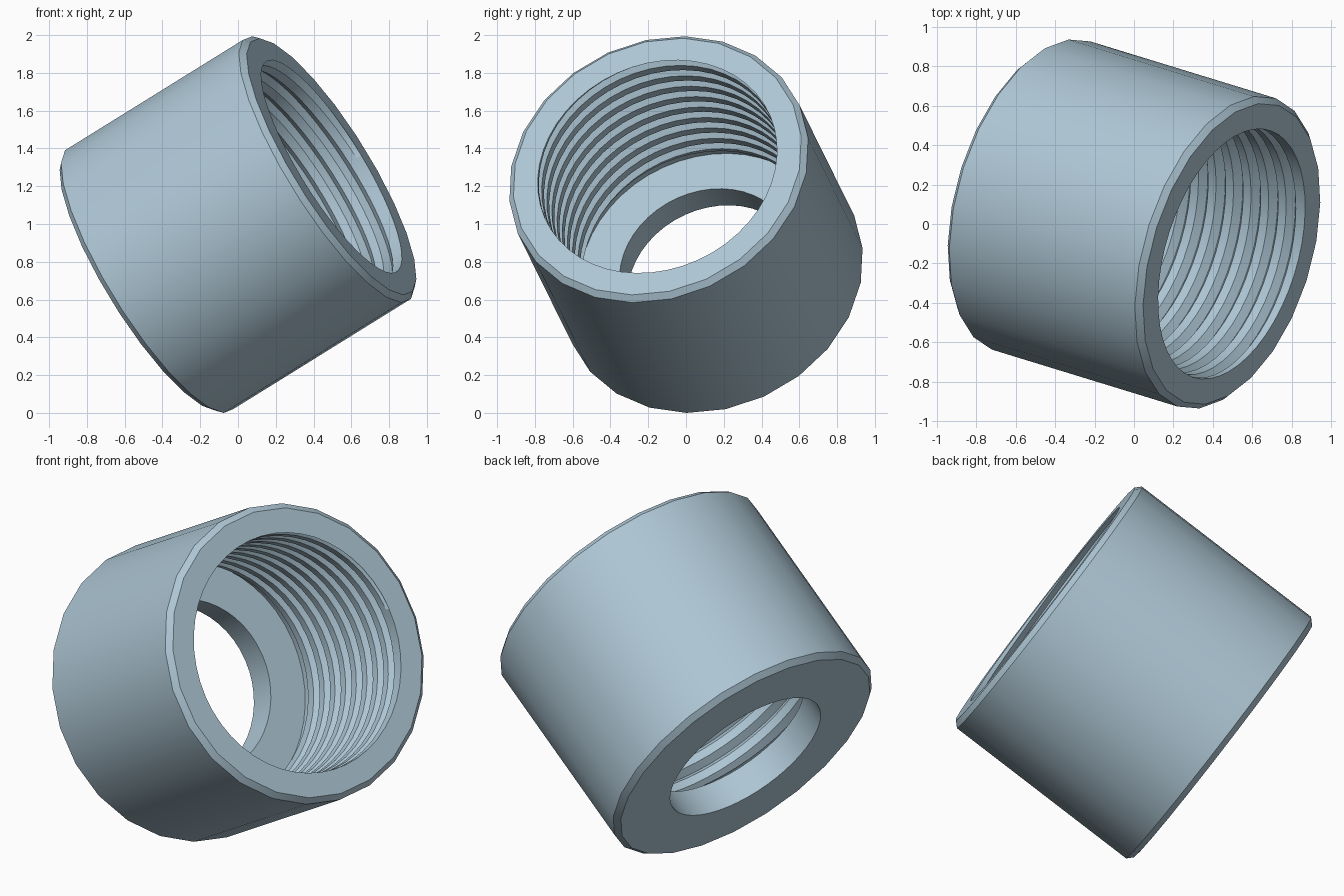
import bpy, bmesh, math
from mathutils import Vector, Matrix

if "Cube" in bpy.data.objects:
    bpy.data.objects.remove(bpy.data.objects["Cube"])

SEG = 48                      # columns around the axis; outside is a 24-gon
HALF = 0.602                  # half length along the axis
R_OUT, CHAMFER = 0.82, 0.03
R_BORE, R_ROOT, R_HOLE = 0.655, 0.693, 0.476
THREAD_END, FLOOR = -0.34, -0.43
PITCH = 0.108


def profile(j):
    """Closed (radius, axial) section at column j, with the thread advanced by its lead."""
    flat = math.cos(math.pi / 24) if j % 2 else 1.0
    pts = [((R_OUT - CHAMFER) * flat, -HALF), (R_OUT * flat, -HALF + CHAMFER),
           (R_OUT * flat, HALF - CHAMFER), ((R_OUT - CHAMFER) * flat, HALF),
           (R_BORE, HALF)]
    # helical thread groove, clipped at both ends of the threaded length
    for k in range(-2, int((HALF - THREAD_END) / PITCH) + 2):
        start = HALF - (k + j / SEG) * PITCH
        for frac, r in ((0.0, R_BORE), (0.45, R_BORE), (0.72, R_ROOT)):
            z = start - frac * PITCH
            if z >= HALF or z <= THREAD_END:
                z, r = min(max(z, THREAD_END), HALF), R_BORE
            pts.append((r, z))
    # relief, inner floor and through hole
    pts += [(R_BORE, THREAD_END), (R_ROOT, THREAD_END), (R_ROOT, FLOOR),
            (R_HOLE, FLOOR), (R_HOLE, -HALF)]
    return pts


# sweep the section around the axis
bm = bmesh.new()
columns = []
for j in range(SEG + 1):
    a = 2 * math.pi * j / SEG
    columns.append([bm.verts.new((r * math.cos(a), r * math.sin(a), z))
                    for r, z in profile(j)])
for c0, c1 in zip(columns, columns[1:]):
    n = len(c0)
    for i in range(n):
        k = (i + 1) % n
        bm.faces.new((c0[i], c1[i], c1[k], c0[k]))
bmesh.ops.remove_doubles(bm, verts=bm.verts, dist=1e-5)
bmesh.ops.dissolve_degenerate(bm, edges=bm.edges, dist=1e-5)
bmesh.ops.recalc_face_normals(bm, faces=bm.faces)

# tilt the sleeve
axis = Vector((0.822, -0.252, 0.510)).normalized()
low = (axis * axis.z - Vector((0, 0, 1))).normalized()
low = Matrix.Rotation(math.radians(-1.3), 3, axis) @ low
side = axis.cross(low)
tilt = Matrix((low, side, axis)).transposed().to_4x4()
bmesh.ops.transform(bm, matrix=tilt, verts=bm.verts)

# stand it on the ground, centred
for i in range(3):
    vals = [v.co[i] for v in bm.verts]
    shift = -min(vals) if i == 2 else -(min(vals) + max(vals)) / 2
    for v in bm.verts:
        v.co[i] += shift

mesh = bpy.data.meshes.new("threaded_sleeve")
bm.to_mesh(mesh)
bm.free()
sleeve = bpy.data.objects.new("threaded_sleeve", mesh)
bpy.context.collection.objects.link(sleeve)

# single pale blue grey finish
mat = bpy.data.materials.new("pale_blue_grey")
mat.diffuse_color = (0.418, 0.565, 0.658, 1)
mat.use_nodes = True
mat.node_tree.nodes["Principled BSDF"].inputs["Base Color"].default_value = mat.diffuse_color
mesh.materials.append(mat)

bpy.context.view_layer.objects.active = sleeve
sleeve.select_set(True)
bpy.ops.object.shade_smooth_by_angle(angle=math.radians(30))
